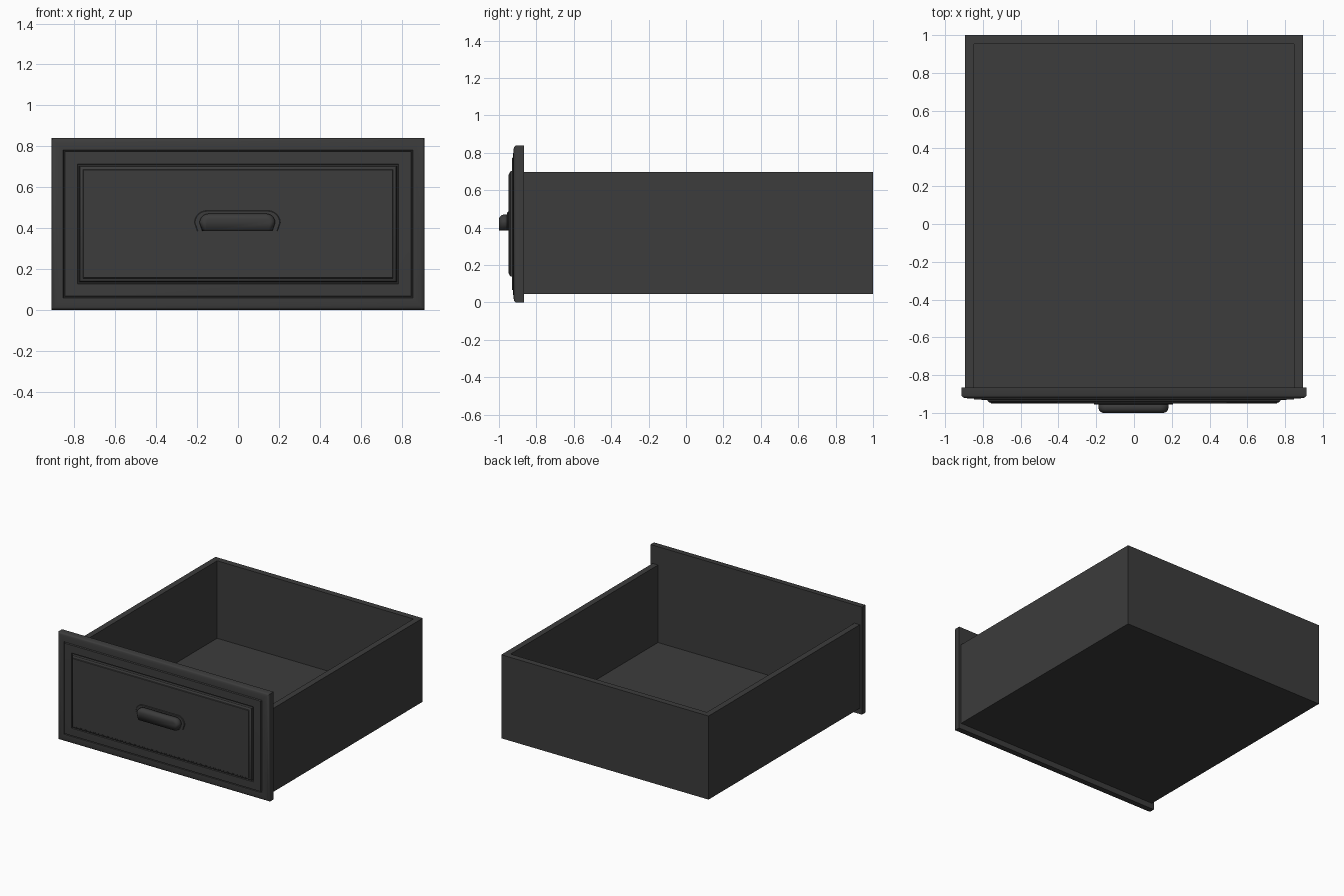
import bpy, bmesh, math

if "Cube" in bpy.data.objects:
    bpy.data.objects.remove(bpy.data.objects["Cube"])

dark = bpy.data.materials.new("dark_grey")
dark.diffuse_color = (0.045, 0.045, 0.045, 1)
dark.use_nodes = True
dark.node_tree.nodes["Principled BSDF"].inputs["Base Color"].default_value = dark.diffuse_color


def finish(name, bm, smooth=False):
    bmesh.ops.recalc_face_normals(bm, faces=bm.faces)
    me = bpy.data.meshes.new(name)
    bm.to_mesh(me)
    bm.free()
    ob = bpy.data.objects.new(name, me)
    bpy.context.collection.objects.link(ob)
    me.materials.append(dark)
    if smooth:
        bpy.ops.object.select_all(action='DESELECT')
        bpy.context.view_layer.objects.active = ob
        ob.select_set(True)
        bpy.ops.object.shade_smooth_by_angle(angle=math.radians(35))
    return ob


def box(name, x0, x1, y0, y1, z0, z1):
    bm = bmesh.new()
    bmesh.ops.create_cube(bm, size=1)
    for v in bm.verts:
        v.co = ((x0, x1)[v.co.x > 0], (y0, y1)[v.co.y > 0], (z0, z1)[v.co.z > 0])
    return finish(name, bm)


def loft(bm, rings, closed=True, back=True):
    """Join equal rings of points, cap the front and optionally the back."""
    loops = [[bm.verts.new(p) for p in r] for r in rings]
    n = len(loops[0])
    for a, b in zip(loops, loops[1:]):
        for i in range(n if closed else n - 1):
            j = (i + 1) % n
            bm.faces.new((a[i], a[j], b[j], b[i]))
    bm.faces.new(loops[-1])
    if back:
        bm.faces.new(loops[0])


# Open-topped tray: floor, sides and back
W, T, YF, Z0, Z1 = 0.895, 0.047, -0.866, 0.045, 0.697
box("tray_floor", -W + T, W - T, YF, 1 - T, Z0, Z0 + T)
box("left_side", -W, -W + T, YF, 1, Z0, Z1)
box("right_side", W - T, W, YF, 1, Z0, Z1)
box("tray_back", -W + T, W - T, 1 - T, 1, Z0, Z1)

# Moulded drawer front: mitred profile of (inset, y)
profile = [(0, -0.866), (0, -0.908), (0.003, -0.914), (0.010, -0.919),
           (0.022, -0.922), (0.045, -0.924), (0.058, -0.924), (0.061, -0.918),
           (0.064, -0.918), (0.067, -0.929), (0.120, -0.931), (0.127, -0.931),
           (0.130, -0.922), (0.136, -0.922), (0.139, -0.938), (0.146, -0.944),
           (0.154, -0.946), (0.157, -0.950)]
bm = bmesh.new()
loft(bm, [[(-0.913 + i, y, i), (0.913 - i, y, i),
           (0.913 - i, y, 0.84 - i), (-0.913 + i, y, 0.84 - i)] for i, y in profile])
finish("drawer_front", bm, True)


# Cup pull outline: flat bottom with round ends
def outline(r, y, core, zc=0.425, zb=0.385, steps=10):
    drop = min(r * 0.3, 0.014)
    pts = [(core + r - drop, y, zb)]
    for s, a0 in ((1, 0), (-1, 90)):
        for k in range(steps + 1):
            a = math.radians(a0 + 90 * k / steps)
            pts.append((s * core + r * math.cos(a), y, zc + r * math.sin(a)))
    pts.append((-core - r + drop, y, zb))
    return [(x - 0.003, yy, z) for x, yy, z in pts]


# Handle back plate
bm = bmesh.new()
loft(bm, [outline(0.06, -0.945, 0.15), outline(0.06, -0.953, 0.15),
          outline(0.057, -0.956, 0.15)])
finish("handle_plate", bm, True)

# Handle cup, hollow from below
bm = bmesh.new()
rings = [outline(0.045, -0.954, 0.14)]
for k in range(7):
    a = math.radians(15 * k)
    rings.append(outline(0.017 + 0.028 * math.cos(a), -0.972 - 0.028 * math.sin(a), 0.14))
loft(bm, rings, closed=False, back=False)
cup = finish("handle_cup", bm, True)
solid = cup.modifiers.new("thickness", 'SOLIDIFY')
solid.thickness = 0.008
solid.offset = -1
# Keep the cup shell growing inwards
face = max(cup.data.polygons, key=lambda p: len(p.vertices))
if face.normal.y > 0:
    cup.data.flip_normals()
